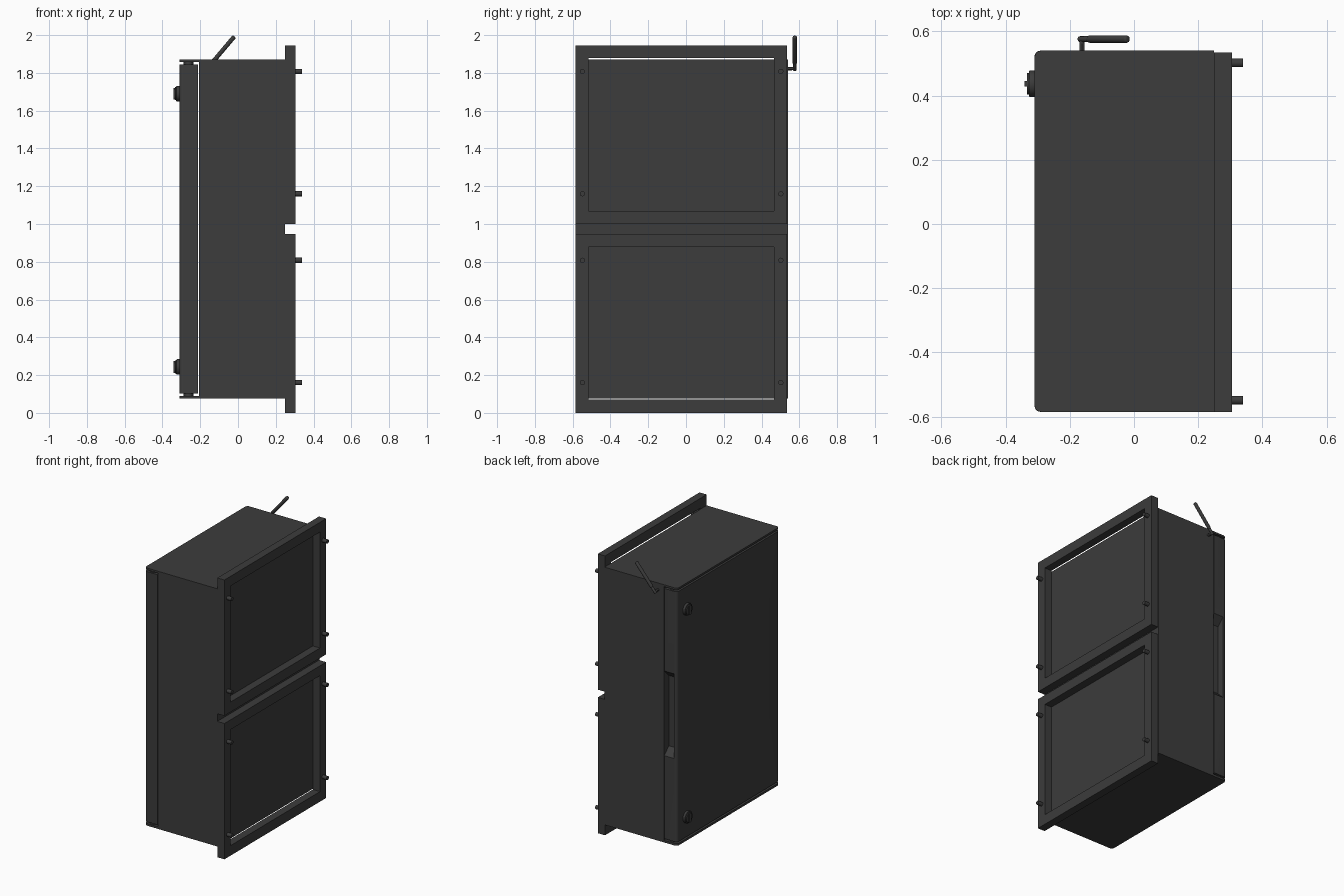
import bpy, bmesh, math
from mathutils import Vector

if "Cube" in bpy.data.objects:
    bpy.data.objects.remove(bpy.data.objects["Cube"])

dark = bpy.data.materials.new("dark_grey")
dark.diffuse_color = (0.045, 0.045, 0.045, 1)
dark.use_nodes = True
dark.node_tree.nodes["Principled BSDF"].inputs["Base Color"].default_value = dark.diffuse_color


def finish(name, bm, mat=True):
    bmesh.ops.recalc_face_normals(bm, faces=bm.faces)
    me = bpy.data.meshes.new(name)
    bm.to_mesh(me)
    bm.free()
    ob = bpy.data.objects.new(name, me)
    bpy.context.collection.objects.link(ob)
    if mat:
        me.materials.append(dark)
    return ob


def smooth(ob):
    bpy.ops.object.select_all(action='DESELECT')
    ob.select_set(True)
    bpy.context.view_layer.objects.active = ob
    bpy.ops.object.shade_smooth_by_angle(angle=math.radians(35))


def box(name, x, y, z, round_edge=0.0):
    """Box from ranges; round_edge rounds the upright edges on the -x side."""
    bm = bmesh.new()
    bmesh.ops.create_cube(bm, size=1)
    for v in bm.verts:
        v.co = [r[0] if c < 0 else r[1] for c, r in zip(v.co, (x, y, z))]
    if round_edge:
        edges = [e for e in bm.edges if all(abs(v.co.x - x[0]) < 1e-5 for v in e.verts)
                 and abs(e.verts[0].co.z - e.verts[1].co.z) > 0.001]
        bmesh.ops.bevel(bm, geom=edges, offset=round_edge, segments=4,
                        profile=0.5, affect='EDGES')
    ob = finish(name, bm)
    smooth(ob)
    return ob


def rod(name, a, b, r, r2=None, sides=20, bevel=0.0):
    """Cylinder from point a to point b."""
    a, b = Vector(a), Vector(b)
    d = b - a
    bm = bmesh.new()
    bmesh.ops.create_cone(bm, cap_ends=True, segments=sides, radius1=r,
                          radius2=r if r2 is None else r2, depth=d.length)
    if bevel:
        rims = [e for e in bm.edges if abs(e.verts[0].co.z - e.verts[1].co.z) < 1e-5]
        bmesh.ops.bevel(bm, geom=rims, offset=bevel, segments=3,
                        profile=0.5, affect='EDGES')
    q = d.to_track_quat('Z', 'Y')
    for v in bm.verts:
        v.co = q @ v.co + (a + b) / 2
    ob = finish(name, bm)
    smooth(ob)
    return ob


def cut(target, cutter):
    m = target.modifiers.new("cut", 'BOOLEAN')
    m.operation, m.solver, m.object = 'DIFFERENCE', 'EXACT', cutter
    bpy.context.view_layer.objects.active = target
    bpy.ops.object.modifier_apply(modifier=m.name)
    bpy.data.objects.remove(cutter)


Y0, Y1 = -0.585, 0.54

# Cabinet body with thin cover plates above and below the door
box("cabinet_body", (-0.207, 0.25), (Y0, Y1), (0.075, 1.87))
box("top_plate", (-0.31, -0.207), (Y0, Y1), (1.857, 1.87), 0.02)
box("bottom_plate", (-0.31, -0.207), (Y0, Y1), (0.075, 0.09), 0.02)

# Door with grip recess and vent holes
door = box("door", (-0.31, -0.211), (Y0, Y1), (0.102, 1.845), 0.018)
bm = bmesh.new()
profile = [(0.56, 0.66), (0.56, 1.29), (0.49, 1.22), (0.49, 0.73)]
face = bm.faces.new([bm.verts.new((-0.285, y, z)) for y, z in profile])
ext = bmesh.ops.extrude_face_region(bm, geom=[face])
bmesh.ops.translate(bm, vec=(0.1, 0, 0),
                    verts=[g for g in ext['geom'] if isinstance(g, bmesh.types.BMVert)])
cut(door, finish("grip_cutter", bm))
for i in range(6):
    z = 1.02 - 0.144 * i
    cut(door, rod("vent_cutter", (-0.33, -0.385, z), (-0.285, -0.385, z), 0.014, sides=16))
smooth(door)

# Hinge spacers between door and plates
for y, side in ((Y0 + 0.035, "hinge"), (Y1 - 0.035, "catch")):
    for z0, z1, end in ((0.088, 0.104, "lower"), (1.843, 1.859, "upper")):
        rod(f"{end}_{side}_spacer", (-0.262, y, z0), (-0.262, y, z1), 0.026)

# Door locks: collar, inner disc and turn bar
for z, end in ((0.243, "lower"), (1.69, "upper")):
    y = 0.437
    rod(f"{end}_lock_collar", (-0.308, y, z), (-0.327, y, z), 0.041, sides=32, bevel=0.003)
    rod(f"{end}_lock_disc", (-0.325, y, z), (-0.333, y, z), 0.034, sides=32)
    box(f"{end}_lock_bar", (-0.341, -0.33), (y - 0.009, y + 0.009), (z - 0.031, z + 0.031))

# Two mounting frames with pegs
for base, pos in ((0.0, "lower"), (1.0, "upper")):
    fx, fy = (0.25, 0.305), (Y0, 0.535)
    box(f"{pos}_frame_bottom_bar", fx, fy, (base, base + 0.07))
    box(f"{pos}_frame_top_bar", fx, fy, (base + 0.878, base + 0.946))
    box(f"{pos}_frame_front_bar", fx, (Y0, Y0 + 0.068), (base + 0.07, base + 0.878))
    box(f"{pos}_frame_back_bar", fx, (0.467, 0.535), (base + 0.07, base + 0.878))
    for y in (-0.549, 0.502):
        for z in (0.16, 0.808):
            rod(f"{pos}_frame_peg", (0.3, y, base + z), (0.34, y, base + z), 0.0135)

# Side antenna: stub, elbow, thin neck and thick rod
rod("antenna_stub", (-0.162, 0.53, 1.823), (-0.162, 0.576, 1.823), 0.008)
rod("antenna_nut", (-0.162, 0.538, 1.823), (-0.162, 0.562, 1.823), 0.0095, sides=6)
rod("antenna_neck", (-0.17, 0.576, 1.814), (-0.135, 0.576, 1.856), 0.009, bevel=0.003)
rod("antenna_rod", (-0.142, 0.576, 1.848), (-0.019, 0.576, 1.993), 0.0115, bevel=0.007)
